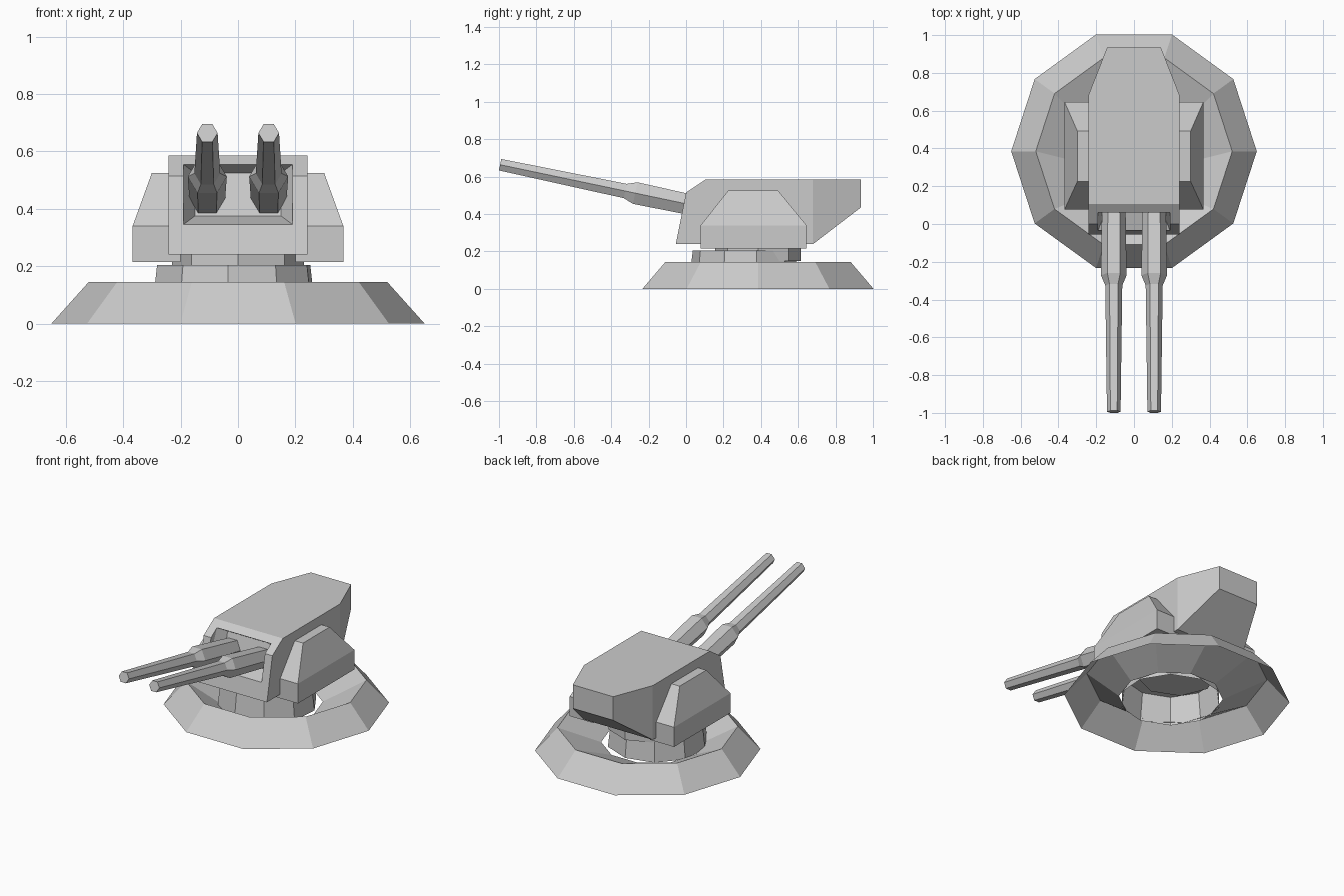
import bpy, bmesh, math
from mathutils import Vector

cube = bpy.data.objects.get("Cube")
if cube:
    bpy.data.objects.remove(cube, do_unlink=True)

grey = bpy.data.materials.new("light_grey")
grey.use_nodes = True
GREY = (0.6, 0.6, 0.6, 1)
grey.diffuse_color = GREY
grey.node_tree.nodes["Principled BSDF"].inputs["Base Color"].default_value = GREY


def loft(name, rings, cap_start=True, cap_end=True, fix_normals=True):
    """Skin a list of equal-length vertex rings into a flat-shaded object."""
    bm = bmesh.new()
    loops = [[bm.verts.new(p) for p in ring] for ring in rings]
    n = len(loops[0])
    for a, b in zip(loops, loops[1:]):
        for i in range(n):
            j = (i + 1) % n
            bm.faces.new((a[i], a[j], b[j], b[i]))
    if cap_start:
        bm.faces.new(loops[0][::-1])
    if cap_end:
        bm.faces.new(loops[-1])
    if fix_normals:
        bmesh.ops.recalc_face_normals(bm, faces=bm.faces[:])
    mesh = bpy.data.meshes.new(name)
    bm.to_mesh(mesh)
    bm.free()
    mesh.materials.append(grey)
    obj = bpy.data.objects.new(name, mesh)
    bpy.context.collection.objects.link(obj)
    return obj


def polygon(x, y, z, radius, sides, turn=0):
    """Horizontal regular polygon."""
    step = math.tau / sides
    return [(x + radius * math.cos(turn + i * step),
             y + radius * math.sin(turn + i * step), z) for i in range(sides)]


def rect(x0, x1, y0, y1, z):
    return [(x0, y0, z), (x1, y0, z), (x1, y1, z), (x0, y1, z)]


# Base: sloped skirt with a dished top and an open middle
CY = 0.385
loft("base_skirt", [polygon(0, CY, 0, 0.65, 10),
                    polygon(0, CY, 0.145, 0.52, 10),
                    polygon(0, 0.33, 0.03, 0.3, 10)], False, False, False)

# Collar: slightly off-centre, tapered and open underneath
turn = math.radians(-94)
loft("collar", [polygon(-0.015, 0.31, 0.03, 0.295, 10, turn),
                polygon(-0.015, 0.31, 0.205, 0.275, 10, turn)], False, True)

# Neck between collar and turret
loft("neck", [polygon(0, CY, 0.15, 0.23, 8), polygon(0, CY, 0.25, 0.23, 8)])

# Turret hull: side profile that narrows towards the rear (half width, y, z)
profile = [(0.242, -0.055, 0.24), (0.242, 0, 0.515), (0.242, 0.105, 0.585),
           (0.242, 0.68, 0.585), (0.142, 0.935, 0.585),
           (0.142, 0.935, 0.435), (0.242, 0.68, 0.24)]
hull = loft("turret_hull", [[(s * x, y, z) for x, y, z in profile] for s in (-1, 1)],
            False, False)
bm = bmesh.new()
bm.from_mesh(hull.data)
bm.verts.ensure_lookup_table()
n = len(profile)
for side in (0, n):
    v = [bm.verts[side + i] for i in range(n)]
    bm.faces.new([v[i] for i in (0, 1, 2, 3, 6)])
    bm.faces.new([v[i] for i in (3, 4, 5, 6)])
bmesh.ops.recalc_face_normals(bm, faces=bm.faces[:])
bm.to_mesh(hull.data)
bm.free()


# Gun port: tapered recess in the front of the hull
def port(half, low, high, y_low, y_high):
    return [(-half, y_low, low), (half, y_low, low),
            (half, y_high, high), (-half, y_high, high)]


cutter = loft("gun_port_cutter", [port(0.19, 0.345, 0.555, -0.2, -0.2),
                                  port(0.19, 0.345, 0.555, -0.034, 0.06),
                                  port(0.15, 0.375, 0.525, 0.07, 0.11)])
cut = hull.modifiers.new("gun_port", "BOOLEAN")
cut.operation = "DIFFERENCE"
cut.solver = "EXACT"
cut.object = cutter
bpy.context.view_layer.update()
result = bpy.data.meshes.new_from_object(
    hull.evaluated_get(bpy.context.evaluated_depsgraph_get()))
hull.modifiers.clear()
hull.data = result
bpy.data.objects.remove(cutter, do_unlink=True)

# Barrel axis, rising towards the muzzle
muzzle = Vector((0, -0.994, 0.664))
breech = Vector((0, 0.12, 0.43))
axis = (muzzle - breech).normalized()
up = Vector((1, 0, 0)).cross(axis)
stations = [(0, 0.062), (0.4, 0.068), (0.455, 0.045), ((muzzle - breech).length, 0.036)]

for side, label in ((1, "left"), (-1, "right")):
    # Side pods: upright lower box, then leaning in on three sides
    loft(label + "_pod", [rect(side * 0.2, side * 0.367, 0.078, 0.645, 0.215),
                          rect(side * 0.2, side * 0.367, 0.078, 0.645, 0.34),
                          rect(side * 0.2, side * 0.3, 0.225, 0.492, 0.525)])

    # Hexagonal barrels with a thicker sleeve at the root
    rings = []
    for dist, radius in stations:
        centre = breech + axis * dist + Vector((side * 0.107, 0, 0))
        rings.append([centre + radius * (math.cos(i * math.tau / 6) * Vector((1, 0, 0))
                                         + math.sin(i * math.tau / 6) * up)
                      for i in range(6)])
    loft(label + "_barrel", rings)
